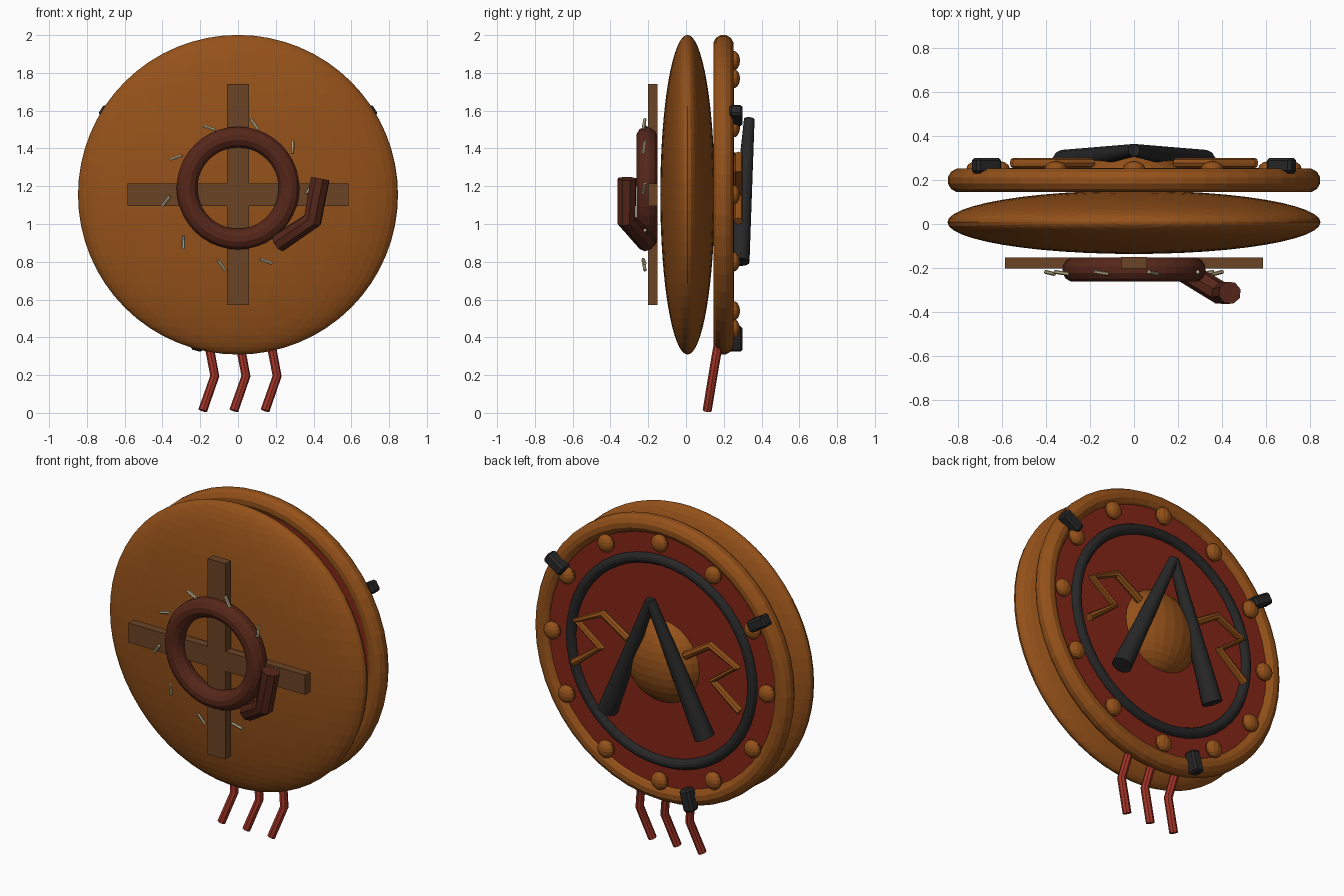
import bpy, math
from math import cos, sin, pi, radians
from mathutils import Vector

if "Cube" in bpy.data.objects:
    bpy.data.objects.remove(bpy.data.objects["Cube"])

MID = 1.155  # height of the disc centre


def material(name, rgb):
    m = bpy.data.materials.new(name)
    m.use_nodes = True
    m.diffuse_color = (*rgb, 1)
    m.node_tree.nodes["Principled BSDF"].inputs["Base Color"].default_value = (*rgb, 1)
    return m


BROWN = material("orange_brown", (0.30, 0.083, 0.01))
RED = material("dark_red", (0.24, 0.019, 0.009))
LEG_RED = material("brick_red", (0.36, 0.034, 0.02))
MAROON = material("maroon", (0.095, 0.02, 0.01))
WOOD = material("dull_wood", (0.145, 0.056, 0.018))
BLACK = material("charcoal", (0.02, 0.02, 0.021))
STRAW = material("straw", (0.50, 0.42, 0.25))


def finish(name, mat):
    ob = bpy.context.object
    ob.name = ob.data.name = name
    ob.data.materials.clear()
    ob.data.materials.append(mat)
    return ob


def ellipsoid(name, loc, size, mat, seg=16, rings=10):
    bpy.ops.mesh.primitive_uv_sphere_add(segments=seg, ring_count=rings, location=loc)
    bpy.context.object.scale = size
    return finish(name, mat)


def box(name, loc, size, mat, turn=0, bevel=0):
    bpy.ops.mesh.primitive_cube_add(size=1, location=loc, rotation=(0, turn, 0))
    ob = finish(name, mat)
    ob.scale = size
    bpy.ops.object.transform_apply(location=False, rotation=False, scale=True)
    if bevel:
        mod = ob.modifiers.new("bevel", "BEVEL")
        mod.width, mod.segments = bevel, 1
    return ob


def ring(name, y, z, major, minor, mat, seg=48, sides=12):
    """Ring in the xz plane with a flat-sided round section."""
    verts, faces = [], []
    for i in range(seg):
        a = 2 * pi * i / seg
        for j in range(sides):
            b = 2 * pi * (j + 0.5) / sides
            r = minor / cos(pi / sides)
            d = major + r * cos(b)
            verts.append((d * cos(a), y + r * sin(b), z + d * sin(a)))
            k, n = (i + 1) % seg, (j + 1) % sides
            faces.append((i * sides + j, i * sides + n, k * sides + n, k * sides + j))
    me = bpy.data.meshes.new(name)
    me.from_pydata(verts, [], faces)
    ob = bpy.data.objects.new(name, me)
    bpy.context.collection.objects.link(ob)
    me.materials.append(mat)
    return ob


def tube(name, points, radius, mat, taper=None, res=2):
    cu = bpy.data.curves.new(name, "CURVE")
    cu.dimensions = "3D"
    cu.bevel_depth, cu.bevel_resolution, cu.use_fill_caps = radius, res, True
    sp = cu.splines.new("POLY")
    sp.points.add(len(points) - 1)
    for i, p in enumerate(points):
        sp.points[i].co = (*p, 1)
        sp.points[i].radius = taper[i] if taper else 1
    ob = bpy.data.objects.new(name, cu)
    bpy.context.collection.objects.link(ob)
    bpy.ops.object.select_all(action="DESELECT")
    ob.select_set(True)
    bpy.context.view_layer.objects.active = ob
    bpy.ops.object.convert(target="MESH")
    bpy.ops.object.shade_smooth_by_angle(angle=radians(40))
    return finish(name, mat)


# Lens-shaped body and rear rim with its inset panel
ellipsoid("body", (0, 0.008, MID), (0.847, 0.144, 0.846), BROWN, 48, 32)
ring("rear_rim", 0.198, MID, 0.792, 0.053, BROWN)
bpy.ops.mesh.primitive_cylinder_add(vertices=48, radius=0.77, depth=0.06,
                                    location=(0, 0.195, MID), rotation=(pi / 2, 0, 0))
finish("rear_panel", RED)
ring("panel_ring", 0.225, MID, 0.60, 0.03, BLACK)
ellipsoid("rear_dome", (0, 0.18, MID), (0.255, 0.165, 0.255), BROWN, 24, 16)

# Studs around the rim
for i in range(12):
    a = radians(30 * i)
    ellipsoid(f"stud_{i + 1}", (0.71 * cos(a), 0.25, MID + 0.71 * sin(a)),
              (0.052, 0.036, 0.052), BROWN, 12, 8)

# Rim clips
for i, deg in enumerate((32, 148, 255)):
    a = radians(deg)
    box(f"clip_{i + 1}", (0.79 * cos(a), 0.265, MID + 0.79 * sin(a)),
        (0.13, 0.07, 0.066), BLACK, -a, 0.012)

# Tapered hands and zigzag arms, mirrored left and right
for side, s in (("left", 1), ("right", -1)):
    tube(f"hand_{side}", [(0, 0.335, 1.555), (s * 0.32, 0.28, 0.80)], 0.057, BLACK, (0.5, 1), 4)
    zigzag = [(0.19, 0.10), (0.355, 0.205), (0.53, 0.12), (0.37, 0.0), (0.55, -0.14)]
    tube(f"arm_{side}", [(s * x, 0.277, MID + h) for x, h in zigzag], 0.023, BROWN)

# Bent legs
for i in range(3):
    x = 0.165 * i
    tube(f"leg_{i + 1}", [(x - 0.16, 0.175, 0.39), (x - 0.123, 0.142, 0.195),
                          (x - 0.187, 0.112, 0.012)], 0.024, LEG_RED)

# Front cross, ring and bent pipe
box("cross_upright", (0, -0.176, MID), (0.118, 0.052, 1.17), WOOD)
box("cross_bar", (0, -0.176, MID), (1.17, 0.050, 0.118), WOOD)
ring("front_ring", -0.207, 1.19, 0.27, 0.055, MAROON, 40)
tube("bent_pipe", [(0.215, -0.205, 0.90), (0.395, -0.315, 1.02), (0.435, -0.312, 1.24)],
     0.052, MAROON)

# Loose stitches circling the cross
for i in range(10):
    a = radians(5 + 36 * i)
    mid = Vector((0.383 * cos(a), -0.222, MID + 0.383 * sin(a)))
    t = a + radians(48)
    step = Vector((0.034 * cos(t), 0.005, 0.034 * sin(t)))
    tube(f"stitch_{i + 1}", [mid - step, mid + step], 0.009, STRAW, res=1)
